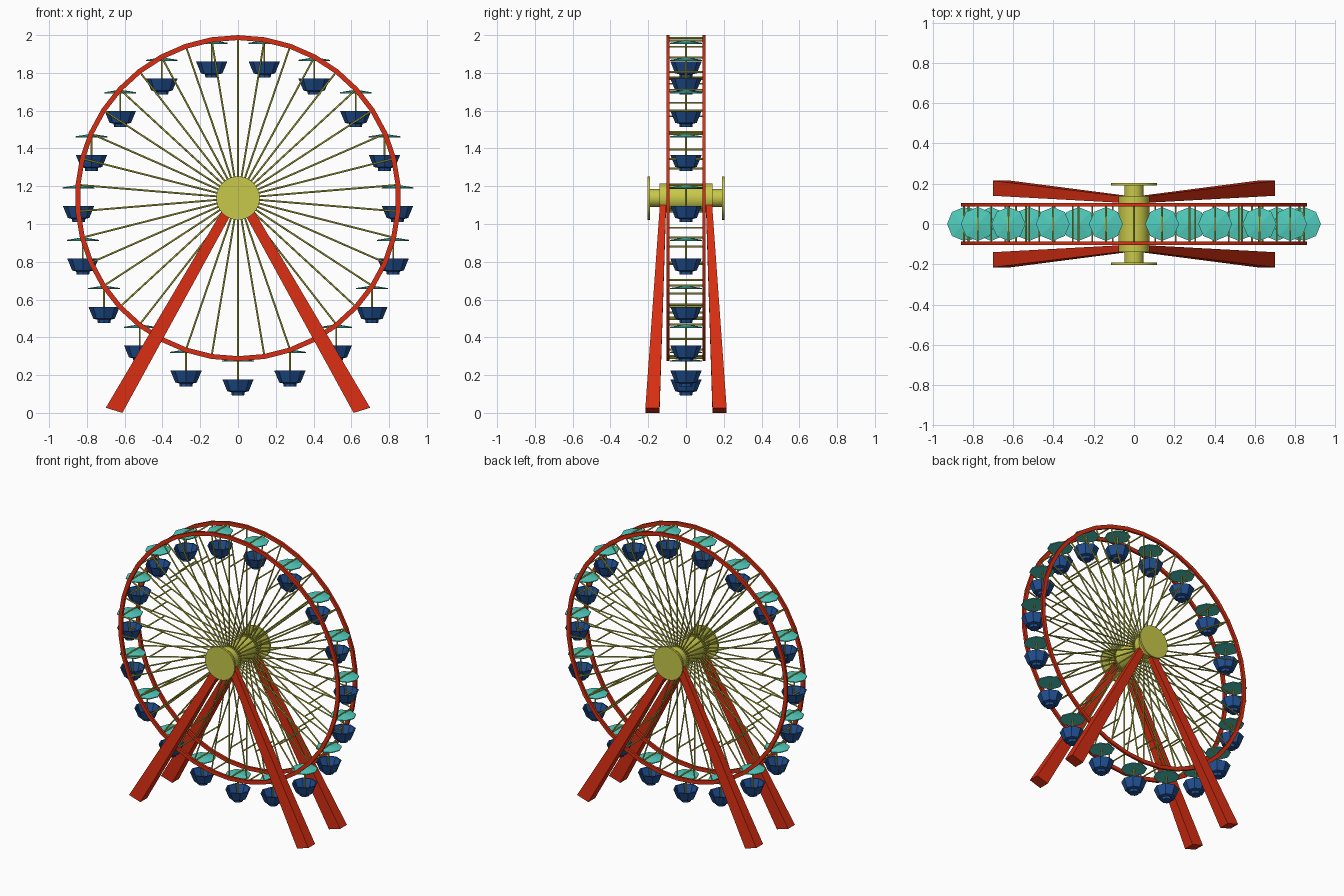
import bpy, bmesh, math
from mathutils import Vector

if "Cube" in bpy.data.objects:
    bpy.data.objects.remove(bpy.data.objects["Cube"])

CZ = 1.137      # wheel centre height
N = 38          # spokes per side
CABINS = 19
PIVOT = 0.847   # radius of the cabin pivots


def mat(name, rgb):
    m = bpy.data.materials.new(name)
    m.diffuse_color = (*rgb, 1)
    m.use_nodes = True
    m.node_tree.nodes["Principled BSDF"].inputs["Base Color"].default_value = m.diffuse_color
    return m


RED = mat("red paint", (0.68, 0.027, 0.006))
YELLOW = mat("olive yellow", (0.58, 0.58, 0.07))
TEAL = mat("teal", (0.08, 0.61, 0.51))
BLUE = mat("blue", (0.015, 0.08, 0.29))


def finish(name, bm, material, smooth=False):
    bmesh.ops.recalc_face_normals(bm, faces=bm.faces)
    me = bpy.data.meshes.new(name)
    bm.to_mesh(me)
    bm.free()
    me.materials.append(material)
    ob = bpy.data.objects.new(name, me)
    bpy.context.collection.objects.link(ob)
    if smooth:
        bpy.ops.object.select_all(action='DESELECT')
        ob.select_set(True)
        bpy.context.view_layer.objects.active = ob
        bpy.ops.object.shade_smooth_by_angle()
    return ob


def rod(bm, a, b, r, sides=6):
    a, b = Vector(a), Vector(b)
    d = b - a
    rot = d.to_track_quat('Z', 'Y').to_matrix().to_4x4()
    rot.translation = (a + b) / 2
    bmesh.ops.create_cone(bm, cap_ends=True, segments=sides, radius1=r,
                          radius2=r, depth=d.length, matrix=rot)


def lathe(bm, profile, centre, sides):
    # stacked rings around a vertical axis, capped at both ends
    rings = [[bm.verts.new((centre[0] + r * math.cos(2 * math.pi * i / sides),
                            centre[1] + r * math.sin(2 * math.pi * i / sides),
                            centre[2] + z)) for i in range(sides)]
             for r, z in profile]
    for p, q in zip(rings, rings[1:]):
        for i in range(sides):
            j = (i + 1) % sides
            bm.faces.new((p[i], p[j], q[j], q[i]))
    bm.faces.new(rings[0])
    bm.faces.new(rings[-1])


def polar(r, a, y):
    return (r * math.sin(a), y, CZ - r * math.cos(a))


# two rims with rectangular section
for label, y0 in (("front_rim", -0.096), ("back_rim", 0.096)):
    bm = bmesh.new()
    sect = [(0.837, -0.008), (0.863, -0.008), (0.863, 0.008), (0.837, 0.008)]
    loops = [[bm.verts.new(polar(r, 2 * math.pi * i / N, y0 + y)) for r, y in sect]
             for i in range(N)]
    for i in range(N):
        p, q = loops[i], loops[(i + 1) % N]
        for k in range(4):
            bm.faces.new((p[k], p[(k + 1) % 4], q[(k + 1) % 4], q[k]))
    finish(label, bm, RED)

# spokes and crossbars
spokes, bars = bmesh.new(), bmesh.new()
for i in range(N):
    a = 2 * math.pi * i / N
    for y in (-0.096, 0.096):
        rod(spokes, polar(0.05, a, y), polar(0.845, a, y), 0.005)
    for r in (0.64, PIVOT):
        rod(bars, polar(r, a, -0.096), polar(r, a, 0.096), 0.005)
finish("spokes", spokes, YELLOW)
finish("crossbars", bars, YELLOW)

# hub: axle, drum and end discs
bm = bmesh.new()
rod(bm, (0, -0.195, CZ), (0, 0.195, CZ), 0.048, 32)
rod(bm, (0, -0.14, CZ), (0, 0.14, CZ), 0.077, 32)
for s in (-1, 1):
    rod(bm, (0, s * 0.19, CZ), (0, s * 0.203, CZ), 0.115, 32)
finish("hub", bm, YELLOW, True)

# four tapered legs, mirrored in x and y
LEG = [[(0.70, 0.027, 0.14), (0.612, 0.0, 0.14), (0.612, 0.0, 0.215), (0.70, 0.027, 0.215)],
       [(0.055, 1.12, 0.105), (0.01, 1.10, 0.105), (0.01, 1.10, 0.137), (0.055, 1.12, 0.137)]]
for sx, side in ((-1, "left"), (1, "right")):
    for sy, end in ((-1, "front"), (1, "back")):
        bm = bmesh.new()
        b, t = [[bm.verts.new((sx * x, sy * y, z)) for x, z, y in ring] for ring in LEG]
        bm.faces.new(b)
        bm.faces.new(t)
        for k in range(4):
            j = (k + 1) % 4
            bm.faces.new((b[k], b[j], t[j], t[k]))
        finish(f"{end}_{side}_leg", bm, RED)

# hanging cabins: canopy, rod and open bucket
canopies, hangers, buckets = bmesh.new(), bmesh.new(), bmesh.new()
for i in range(CABINS):
    p = Vector(polar(PIVOT, 2 * math.pi * i / CABINS, 0))
    lathe(canopies, [(0.084, -0.019), (0.084, -0.013), (0.008, -0.001)], p, 8)
    rod(hangers, p, p + Vector((0, 0, -0.17)), 0.005)
    lathe(buckets, [(0.033, -0.197), (0.036, -0.18), (0.057, -0.175), (0.083, -0.112),
                    (0.074, -0.112), (0.052, -0.165)], p, 8)
finish("canopies", canopies, TEAL)
finish("hanger_rods", hangers, YELLOW)
finish("buckets", buckets, BLUE)
